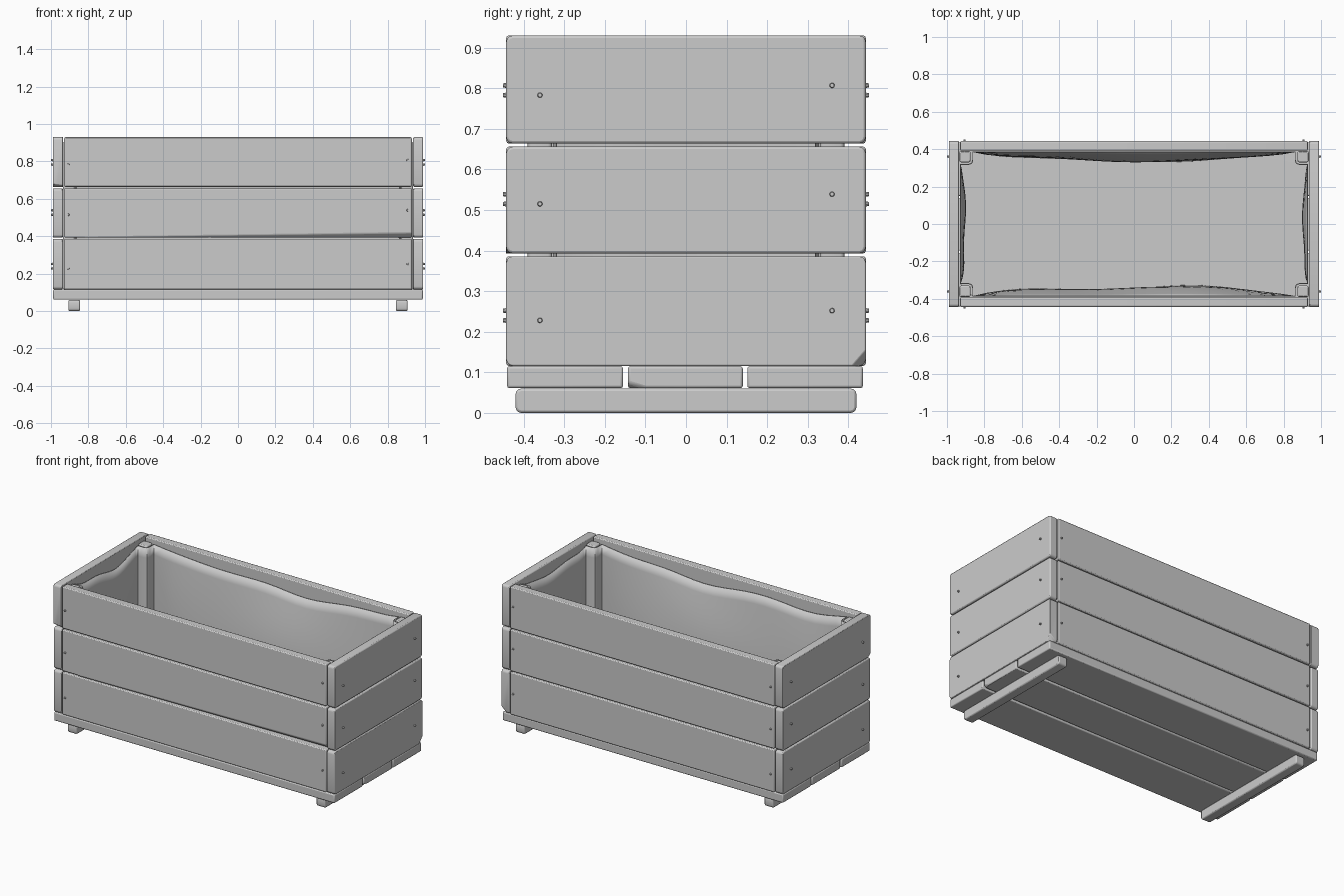
import bpy, bmesh, math
from mathutils import Vector

old = bpy.data.objects.get("Cube")
if old:
    bpy.data.objects.remove(old)

wood = bpy.data.materials.new("plain grey")
wood.use_nodes = True
GREY = (0.6, 0.6, 0.6, 1)
wood.diffuse_color = GREY
wood.node_tree.nodes["Principled BSDF"].inputs["Base Color"].default_value = GREY


def finish(name, bm):
    bmesh.ops.recalc_face_normals(bm, faces=bm.faces)
    mesh = bpy.data.meshes.new(name)
    bm.to_mesh(mesh)
    bm.free()
    mesh.materials.append(wood)
    ob = bpy.data.objects.new(name, mesh)
    bpy.context.collection.objects.link(ob)
    bpy.ops.object.select_all(action='DESELECT')
    ob.select_set(True)
    bpy.context.view_layer.objects.active = ob
    bpy.ops.object.shade_smooth_by_angle(angle=math.radians(35))
    return ob


def board(name, x, y, z, corner=0.015, axis=None, edge=0.006, chips=()):
    """Box from (min, max) ranges; edges along axis get a larger round."""
    bm = bmesh.new()
    bmesh.ops.create_cube(bm, size=1)
    for v in bm.verts:
        v.co = [r[0] if c < 0 else r[1] for c, r in zip(v.co, (x, y, z))]
    if axis is not None:
        long_edges = [e for e in bm.edges
                      if abs((e.verts[0].co - e.verts[1].co).normalized()[axis]) > 0.9]
        bmesh.ops.bevel(bm, geom=long_edges, offset=corner, segments=3,
                        profile=0.5, affect='EDGES')
    # Worn chips: slice off small wedges
    for point, normal in chips:
        geom = bm.verts[:] + bm.edges[:] + bm.faces[:]
        cut = bmesh.ops.bisect_plane(bm, geom=geom, plane_co=point,
                                     plane_no=normal, clear_outer=True)
        rim = [e for e in cut["geom_cut"] if isinstance(e, bmesh.types.BMEdge)]
        bmesh.ops.contextual_create(bm, geom=rim)
    ob = finish(name, bm)
    bevel = ob.modifiers.new("soft edges", 'BEVEL')
    bevel.width = edge
    bevel.segments = 2
    bevel.limit_method = 'ANGLE'
    bevel.angle_limit = math.radians(40)
    return ob


# Wall planks in three rows
ROWS = [("lower", 0.116, 0.386), ("middle", 0.393, 0.656), ("upper", 0.664, 0.93)]
for row, z0, z1 in ROWS:
    for name, s in (("left", 1), ("right", -1)):
        xs = sorted((s * 0.936, s * 0.99))
        chips = []
        if row == "lower" and s > 0:
            chips = [((0.99, 0.41, z0), (0.5, 0.7, -0.6))]
        if row == "upper" and s < 0:
            chips = [((-0.97, -0.44, z0 + 0.012), (-0.1, -0.6, -0.8))]
        board(f"{name}_{row}_plank", xs, (-0.443, 0.443), (z0, z1), 0.016, 0, chips=chips)
    for name, s in (("back", 1), ("front", -1)):
        ys = sorted((s * 0.392, s * 0.443))
        chips = []
        if row == "middle" and s < 0:
            chips = [((0.3, -0.443, z0 + 0.016), (0.01, -0.7, -0.7))]
        board(f"{name}_{row}_plank", (-0.929, 0.929), ys, (z0, z1), 0.007, 1, chips=chips)

# Floor boards
for name, y0, y1 in (("front", -0.441, -0.155), ("middle", -0.143, 0.14), ("back", 0.151, 0.436)):
    chips = [((0.99, -0.11, 0.066), (0.6, -0.25, -0.8))] if name == "middle" else []
    board(f"{name}_floor_board", (-0.988, 0.988), (y0, y1), (0.061, 0.115), chips=chips)

# Foot runners and corner posts
for name, s in (("left", 1), ("right", -1)):
    board(f"{name}_foot", sorted((s * 0.845, s * 0.906)), (-0.42, 0.42), (0, 0.06), 0.014, 0)
    for end, t in (("back", 1), ("front", -1)):
        board(f"{end}_{name}_post", sorted((s * 0.874, s * 0.935)),
              sorted((t * 0.33, t * 0.39)), (0.116, 0.905), 0.01, 2)


# Nail heads
def nail(name, pos, direction):
    bm = bmesh.new()
    bmesh.ops.create_cone(bm, cap_ends=True, segments=10, radius1=0.007,
                          radius2=0.005, depth=0.014)
    turn = Vector(direction).to_track_quat('Z', 'Y')
    for v in bm.verts:
        v.co = turn @ v.co + Vector(pos)
    finish(name, bm)


for (row, z0, z1), base in zip(ROWS, (0.24, 0.527, 0.795)):
    for s, side in ((1, "left"), (-1, "right")):
        for t, end in ((1, "back"), (-1, "front")):
            nail(f"{side}_{row}_{end}_nail", (s * 0.993, t * 0.36, base + t * 0.012), (s, 0, 0))
            nail(f"{end}_{row}_{side}_nail", (s * 0.907, t * 0.444, base + s * 0.012), (0, t, 0))

# Fabric liner: sagging walls that fold round the posts
HX, HY, PX, PY = 0.928, 0.386, 0.862, 0.318


def outline():
    """Points as (x, y, inward x, inward y, bulge) going round the inside."""
    pts = []
    n = 24
    for quarter in range(4):
        long_side = quarter % 2 == 0
        sign = 1 if quarter < 2 else -1
        half = PX if long_side else PY
        for i in range(n + 1):
            u = -1 + 2 * i / n
            bulge = (1 - u ** 4) * (0.8 + 0.2 * math.sin(5 * u + quarter))
            if long_side:
                pts.append((sign * half * u, -sign * HY, 0, sign, bulge))
            else:
                pts.append((sign * HX, sign * half * u, -sign * 0.5, 0, bulge))
        # Soft inner fold at the post that follows this side
        cx = PX if quarter in (0, 1) else -PX
        cy = -PY if quarter in (0, 3) else PY
        inner = Vector((cx, cy))
        a = Vector((0, math.copysign(0.025, cy)))
        b = Vector((math.copysign(0.025, cx), 0))
        for off in ((a, a * 0.25 + b * 0.25, b) if long_side else (b, a * 0.25 + b * 0.25, a)):
            p = inner + off
            pts.append((p.x, p.y, 0, 0, 0))
    return pts


bm = bmesh.new()
LEVELS = 12
rings = []
for k in range(LEVELS + 1):
    t = k / LEVELS
    ring = []
    for x, y, nx, ny, bulge in outline():
        top = 0.90 - 0.05 * bulge + 0.012 * bulge * math.sin(9 * x + 6 * y)
        sag = 0.055 * bulge * math.sin(min(1, t * 1.5) * math.pi / 2)
        sag += 0.006 * bulge * math.sin(7 * x + 5 * t) * t
        ring.append(bm.verts.new((x + nx * sag, y + ny * sag, top + (0.135 - top) * t)))
    rings.append(ring)
for upper, lower in zip(rings, rings[1:]):
    for i in range(len(upper)):
        j = (i + 1) % len(upper)
        bm.faces.new((upper[i], upper[j], lower[j], lower[i]))
base = bm.faces.new(rings[-1])
bmesh.ops.triangulate(bm, faces=[base])
liner = finish("fabric_liner", bm)
cloth = liner.modifiers.new("cloth thickness", 'SOLIDIFY')
cloth.thickness = 0.005
cloth.offset = 0
